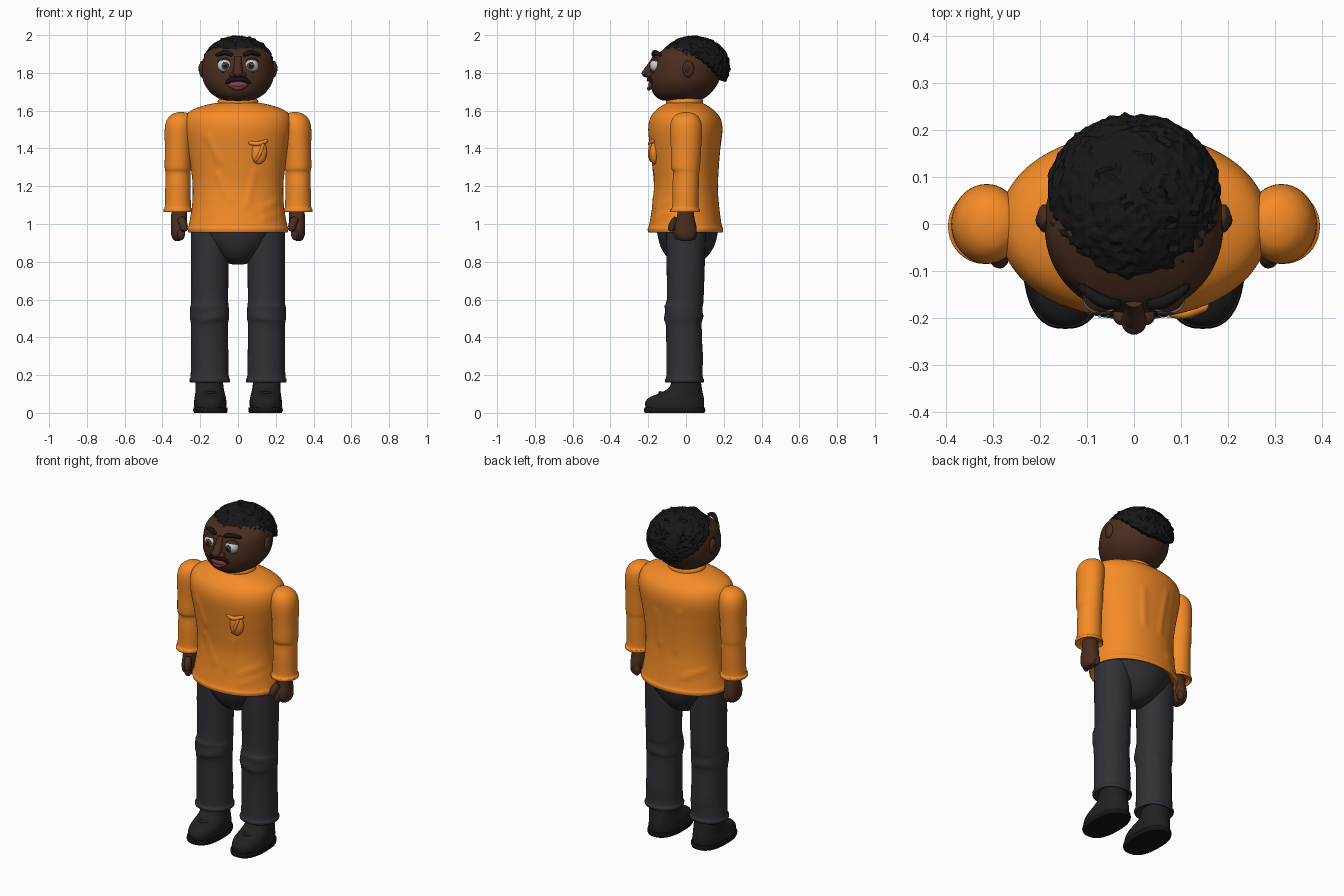
import bpy, bmesh, math, random
from mathutils import Vector

random.seed(4)


def material(name, r, g, b):
    m = bpy.data.materials.new(name)
    m.diffuse_color = (r, g, b, 1)
    return m


ORANGE = material("orange_cloth", .91, .26, .02)
SKIN = material("skin", .07, .027, .014)
LID = material("eyelid", .045, .018, .010)
TROUSER = material("trouser_cloth", .03, .03, .037)
BLACK = material("shoe_leather", .015, .015, .016)
SOLE = material("sole_rubber", .008, .008, .008)
HAIR = material("hair", .009, .008, .008)
WHITE = material("eye_white", .8, .8, .8)
IRIS = material("iris", .06, .05, .045)
LIP = material("lip", .13, .035, .03)
MOUTH = material("mouth_inside", .22, .05, .06)


def finish(name, bm, mat, mirror=False, smooth=True):
    bmesh.ops.recalc_face_normals(bm, faces=bm.faces)
    me = bpy.data.meshes.new(name)
    bm.to_mesh(me)
    bm.free()
    ob = bpy.data.objects.new(name, me)
    bpy.context.collection.objects.link(ob)
    me.materials.append(mat)
    for p in me.polygons:
        p.use_smooth = smooth
    if mirror:
        ob.modifiers.new("mirror", 'MIRROR').use_mirror_merge = False
    if smooth:
        bpy.ops.object.select_all(action='DESELECT')
        bpy.context.view_layer.objects.active = ob
        ob.select_set(True)
        bpy.ops.object.shade_smooth_by_angle(angle=math.radians(50))
    return ob


def spline(rows, steps):
    """Catmull-Rom interpolation through rows of equal length."""
    out = []
    for i in range(len(rows) - 1):
        a, b, c, d = (rows[max(0, min(len(rows) - 1, i + k))] for k in (-1, 0, 1, 2))
        for s in range(steps):
            t = s / steps
            out.append([q + .5 * t * (r - p + t * (2*p - 5*q + 4*r - w + t * (3*(q - r) + w - p)))
                        for p, q, r, w in zip(a, b, c, d)])
    return out + [list(rows[-1])]


def loft(name, rows, mat, mirror=False, n=2.0, seg=40, steps=4, folds=()):
    """rows: (z, centre x, half width, front y, back y)."""
    bm = bmesh.new()
    rings = []
    for z, cx, hw, yf, yb in spline(rows, steps):
        ring = []
        for k in range(seg):
            a = 2 * math.pi * k / seg
            c, s = math.cos(a), math.sin(a)
            x = cx + hw * math.copysign(abs(c) ** (2 / n), c)
            y = (yf + yb) / 2 + (yb - yf) / 2 * math.copysign(abs(s) ** (2 / n), s)
            # cloth folds: soft ridges along segments on the front (-1) or back (1)
            for x0, z0, x1, z1, side, amp in folds:
                if y * side > 0:
                    p, q, d = Vector((x, z)), Vector((x0, z0)), Vector((x1 - x0, z1 - z0))
                    t = max(0, min(1, (p - q).dot(d) / d.length_squared))
                    y += side * amp * math.exp(-((p - q - t * d).length / .016) ** 2)
            ring.append(bm.verts.new((x, y, z)))
        rings.append(ring)
    for r0, r1 in zip(rings, rings[1:]):
        for k in range(seg):
            j = (k + 1) % seg
            bm.faces.new((r0[k], r0[j], r1[j], r1[k]))
    bm.faces.new(rings[0][::-1])
    bm.faces.new(rings[-1])
    return finish(name, bm, mat, mirror)


def ball(name, loc, scale, mat, mirror=False, cut=None):
    """Ellipsoid; cut=(normal, offset) keeps the unit-sphere part beyond a plane."""
    bm = bmesh.new()
    bmesh.ops.create_uvsphere(bm, u_segments=28, v_segments=18, radius=1)
    if cut:
        no = Vector(cut[0]).normalized()
        bmesh.ops.bisect_plane(bm, geom=bm.verts[:] + bm.edges[:] + bm.faces[:],
                               plane_co=no * cut[1], plane_no=no, clear_inner=True)
    bmesh.ops.scale(bm, vec=scale, verts=bm.verts)
    bmesh.ops.translate(bm, vec=loc, verts=bm.verts)
    return finish(name, bm, mat, mirror)


def tube(name, pts, mat, mirror=False):
    """Rounded tube through points (x, y, z, radius)."""
    bm = bmesh.new()
    path = spline(pts, 5)
    first, last = path[0], path[-1]
    path = [first[:3] + [first[3] * .3]] + path[1:-1] + [last[:3] + [last[3] * .3]]
    rings = []
    for i, p in enumerate(path):
        t = Vector(path[min(i + 1, len(path) - 1)][:3]) - Vector(path[max(i - 1, 0)][:3])
        u = t.cross(Vector((0, 1, .3))).normalized()
        v = t.cross(u).normalized()
        rings.append([bm.verts.new(Vector(p[:3]) + p[3] * (u * math.cos(a) + v * math.sin(a)))
                      for a in (2 * math.pi * k / 12 for k in range(12))])
    for r0, r1 in zip(rings, rings[1:]):
        for k in range(12):
            bm.faces.new((r0[k], r0[k - 1], r1[k - 1], r1[k]))
    bm.faces.new(rings[0])
    bm.faces.new(rings[-1])
    return finish(name, bm, mat, mirror)


# Sweater body, collar
loft("sweater_body", [
    (.968, 0, .24, -.18, .172), (.955, 0, .26, -.198, .192), (.975, 0, .267, -.203, .197),
    (1.0, 0, .259, -.194, .188), (1.1, 0, .243, -.178, .175), (1.2, 0, .24, -.17, .168),
    (1.3, 0, .25, -.178, .172), (1.4, 0, .268, -.19, .182), (1.5, 0, .285, -.2, .193),
    (1.56, 0, .28, -.19, .182), (1.6, 0, .25, -.162, .15), (1.63, 0, .17, -.122, .108),
    (1.643, 0, .1, -.095, .08)], ORANGE, n=2.1, seg=112, steps=6,
    folds=[(-.16, 1.46, -.10, 1.33, -1, .007), (-.11, 1.26, -.04, 1.12, -1, .005),
           (.09, 1.28, .05, 1.1, -1, .005), (.13, 1.08, .21, 1.12, -1, .006),
           (.14, 1.03, .22, 1.06, -1, .005), (-.08, 1.45, -.05, 1.2, 1, .006),
           (.08, 1.42, .06, 1.22, 1, .006), (-.2, 1.1, -.1, 1.06, 1, .006)])
loft("collar", [(1.632, 0, .103, -.103, .088), (1.648, 0, .108, -.106, .09),
                (1.662, 0, .1, -.1, .085), (1.664, 0, .085, -.088, .07)], ORANGE)
# Chest pocket
ball("chest_pocket", (.11, -.168, 1.382), (.043, .027, .066), ORANGE)
tube("pocket_flap", [(.052, -.182, 1.432, .010), (.105, -.19, 1.425, .012),
                     (.158, -.172, 1.443, .010)], ORANGE)
tube("pocket_fold", [(.135, -.186, 1.43, .008), (.115, -.193, 1.37, .009),
                     (.09, -.185, 1.33, .006)], ORANGE)

# Sleeves
loft("sleeve", [
    (1.075, .318, .06, -.065, .055), (1.063, .318, .074, -.082, .072),
    (1.078, .318, .077, -.084, .074), (1.094, .318, .069, -.073, .065),
    (1.2, .318, .067, -.072, .068), (1.27, .318, .066, -.068, .07),
    (1.3, .318, .07, -.078, .074), (1.4, .317, .07, -.08, .08), (1.5, .313, .075, -.085, .085),
    (1.55, .308, .069, -.076, .076), (1.578, .303, .05, -.054, .054),
    (1.59, .3, .025, -.025, .025), (1.592, .3, .003, -.003, .003)], ORANGE, mirror=True)

# Hands
loft("palm", [(1.09, .312, .04, -.04, .038), (1.03, .312, .042, -.05, .045),
              (.98, .315, .04, -.062, .056), (.94, .32, .033, -.056, .052),
              (.915, .32, .02, -.035, .035), (.91, .32, .006, -.01, .01)],
     SKIN, mirror=True, n=2.3)
tube("thumb", [(.305, -.045, 1.03, .02), (.288, -.07, .995, .022),
               (.285, -.08, .96, .015)], SKIN, mirror=True)
for i in range(4):
    ball(f"finger_{i + 1}", (.302, -.05 + .03 * i, .95), (.022, .017, .036), SKIN, mirror=True)

# Trousers
loft("trouser_seat", [(.785, 0, .02, -.02, .02), (.795, 0, .06, -.06, .07),
                      (.83, 0, .105, -.105, .115), (.89, 0, .165, -.138, .152),
                      (.97, 0, .22, -.156, .172)], TROUSER)
loft("trouser_leg", [
    (.175, .15, .085, -.085, .07), (.162, .15, .104, -.108, .092), (.178, .15, .108, -.112, .096),
    (.196, .15, .101, -.104, .088), (.3, .15, .099, -.104, .088), (.46, .151, .098, -.106, .083),
    (.5, .151, .103, -.112, .086), (.56, .151, .102, -.11, .088), (.6, .15, .098, -.101, .093),
    (.8, .15, .1, -.103, .1), (.965, .148, .1, -.105, .105)],
    TROUSER, mirror=True, n=2.15,
    folds=[(.07, .52, .2, .48, -1, .006), (.1, .58, .22, .56, -1, .005),
           (.08, .27, .2, .3, 1, .005), (.1, .5, .2, .52, 1, .006)])

# Shoes
loft("shoe_sole", [(0, .146, .087, -.218, .097), (.014, .146, .091, -.223, .102),
                   (.028, .146, .089, -.22, .1)], SOLE, mirror=True, n=2.5)
loft("shoe_upper", [(.024, .147, .084, -.213, .094), (.055, .147, .086, -.216, .096),
                    (.08, .147, .083, -.197, .094), (.1, .148, .079, -.15, .09),
                    (.125, .15, .075, -.1, .085), (.16, .152, .073, -.078, .08),
                    (.22, .152, .07, -.07, .075)], BLACK, mirror=True, n=2.3)
tube("shoe_tongue_seam", [(.08, -.07, .1, .008), (.147, -.138, .106, .009),
                          (.214, -.07, .1, .008)], BLACK, mirror=True)

# Neck and head
loft("neck", [(1.62, 0, .085, -.085, .07), (1.7, 0, .085, -.085, .07)], SKIN)
loft("head", [(1.652, 0, .05, -.1, .04), (1.656, 0, .08, -.13, .075), (1.672, 0, .115, -.157, .105),
              (1.7, 0, .15, -.178, .138), (1.75, 0, .182, -.19, .172), (1.8, 0, .19, -.19, .187),
              (1.85, 0, .188, -.181, .19), (1.885, 0, .18, -.168, .182), (1.91, 0, .164, -.14, .17),
              (1.94, 0, .13, -.09, .14), (1.965, 0, .07, -.03, .09)], SKIN, n=2.1, seg=56)
ball("ear", (.19, .012, 1.82), (.016, .03, .044), SKIN, mirror=True)
ball("ear_hollow", (.2, .008, 1.823), (.009, .016, .026), LID, mirror=True)

# Nose
tube("nose_bridge", [(0, -.155, 1.885, .022), (0, -.178, 1.845, .021),
                     (0, -.202, 1.803, .026), (0, -.2, 1.785, .02)], SKIN)
ball("nose_tip", (0, -.207, 1.798), (.027, .028, .022), SKIN)
ball("nostril", (.027, -.193, 1.79), (.018, .022, .015), SKIN, mirror=True)

# Eyes
ball("eyeball", (.07, -.155, 1.838), (.04, .038, .036), WHITE, mirror=True)
ball("iris", (.068, -.187, 1.838), (.02, .008, .02), IRIS, mirror=True)
ball("pupil", (.068, -.191, 1.838), (.012, .006, .012), SOLE, mirror=True)
ball("eye_glint", (.073, -.196, 1.844), (.004, .003, .004), WHITE, mirror=True)
ball("upper_eyelid", (.07, -.155, 1.838), (.046, .044, .042), LID, mirror=True,
     cut=((0, .25, 1), .5))
ball("lower_eyelid", (.07, -.155, 1.838), (.045, .042, .041), LID, mirror=True,
     cut=((0, .25, -1), .68))
tube("eyebrow", [(.027, -.172, 1.893, .010), (.068, -.164, 1.908, .014),
                 (.118, -.13, 1.892, .008)], HAIR, mirror=True)

# Mouth and moustache
ball("mouth_opening", (0, -.183, 1.737), (.047, .017, .019), MOUTH)
tube("lower_lip", [(-.055, -.174, 1.74, .008), (0, -.196, 1.717, .011),
                   (.055, -.174, 1.74, .008)], LIP)
tube("moustache", [(-.066, -.168, 1.742, .009), (-.035, -.19, 1.766, .013), (0, -.198, 1.764, .01),
                   (.035, -.19, 1.766, .013), (.066, -.168, 1.742, .009)], HAIR)

# Curly hair: faceted rough cap, tucked into the head below the hairline
HAIRLINE = [(-.3, 1.925), (-.13, 1.912), (-.06, 1.888), (-.01, 1.835), (.02, 1.875),
            (.04, 1.885), (.12, 1.84), (.2, 1.752), (.3, 1.735)]


def hairline(y):
    for (y0, z0), (y1, z1) in zip(HAIRLINE, HAIRLINE[1:]):
        if y <= y1:
            return z0 + (z1 - z0) * (y - y0) / (y1 - y0)
    return 1.735


bm = bmesh.new()
bmesh.ops.create_icosphere(bm, subdivisions=5, radius=1)
centre = Vector((0, .042, 1.832))
for v in bm.verts:
    d = v.co.normalized()
    p = Vector((d.x * .192, d.y * .19, d.z * .163))
    if (centre + p).z < hairline((centre + p).y):
        v.co = centre + p * .7
    else:
        v.co = centre + p * random.uniform(.985, 1.025)
    if random.random() < .12 and (centre + p).z > hairline((centre + p).y):
        v.co += Vector([random.uniform(-.006, .006) for _ in range(3)])
finish("curly_hair", bm, HAIR, smooth=False)
